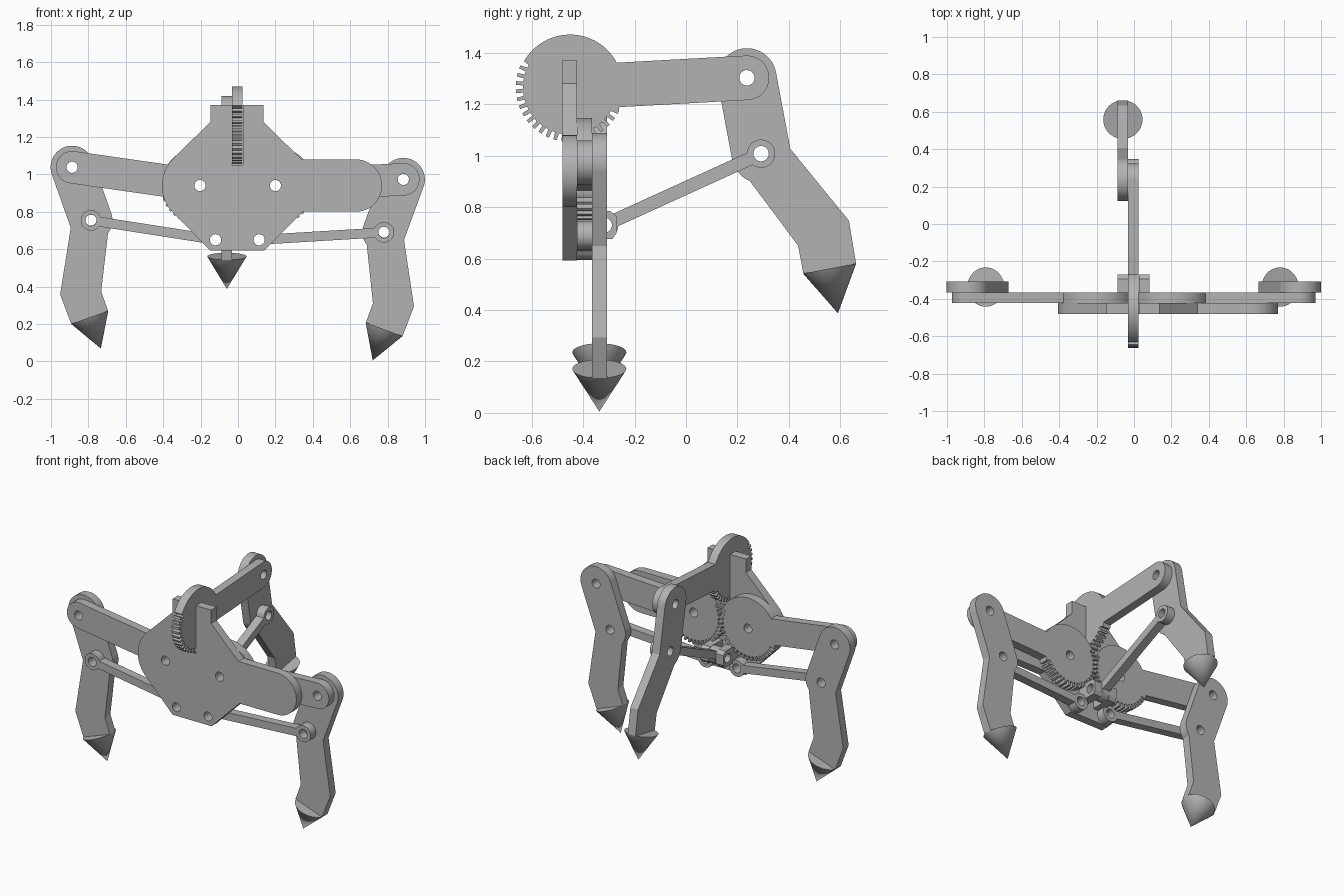
import bpy, bmesh
from math import sin, cos, asin, radians, degrees
from mathutils import Vector

if "Cube" in bpy.data.objects:
    bpy.data.objects.remove(bpy.data.objects["Cube"])

grey = bpy.data.materials.new("plain_grey")
grey.diffuse_color = (0.45, 0.45, 0.45, 1)
grey.use_nodes = True
grey.node_tree.nodes["Principled BSDF"].inputs["Base Color"].default_value = grey.diffuse_color


def arc(cx, cy, r, a0, a1, n=24):
    return [(cx + r * cos(radians(a0 + (a1 - a0) * i / n)),
             cy + r * sin(radians(a0 + (a1 - a0) * i / n))) for i in range(n + 1)]


def finish(name, bm):
    bmesh.ops.recalc_face_normals(bm, faces=bm.faces)
    me = bpy.data.meshes.new(name)
    bm.to_mesh(me)
    bm.free()
    me.materials.append(grey)
    ob = bpy.data.objects.new(name, me)
    bpy.context.collection.objects.link(ob)
    bpy.ops.object.select_all(action='DESELECT')
    ob.select_set(True)
    bpy.context.view_layer.objects.active = ob
    bpy.ops.object.shade_smooth_by_angle(angle=radians(25))


def plate(name, outline, holes, place, t0, t1):
    """Flat part with round holes (r = 0.03), extruded from t0 to t1."""
    bm = bmesh.new()
    for loop in [outline] + [arc(x, y, 0.03, 0, 360)[:-1] for x, y in holes]:
        vs = [bm.verts.new((x, y, t0)) for x, y in loop]
        for i in range(len(vs)):
            bm.edges.new((vs[i - 1], vs[i]))
    bmesh.ops.triangle_fill(bm, use_beauty=True, edges=bm.edges[:])
    ret = bmesh.ops.extrude_face_region(bm, geom=bm.faces[:])
    for v in ret["geom"]:
        if isinstance(v, bmesh.types.BMVert):
            v.co.z = t1
    for v in bm.verts:
        v.co = place(*v.co)
    finish(name, bm)


def aligned(p, q, place):
    """Local frame: origin p, first axis towards q, second axis to its left."""
    u = (Vector(q) - Vector(p)).normalized()

    def f(a, b, t):
        return place(p[0] + a * u.x - b * u.y, p[1] + a * u.y + b * u.x, t)
    return f


def arm_outline(length, w=0.0865, r=0.206):
    # partly toothed wheel with a straight round-ended lever
    k = degrees(asin(w / r))
    pts = arc(length, 0, w, -90, 90) + arc(0, 0, r, k, 147, 32)
    n, a0, a1 = 21, 148, 332
    step = (a1 - a0) / n
    for i in range(n):
        a = a0 + i * step
        for f, rad in ((0.0, 0.183), (0.45, 0.183), (0.52, 0.211), (0.95, 0.211)):
            pts.append((rad * cos(radians(a + f * step)), rad * sin(radians(a + f * step))))
    return pts + [(0.187, -w)]


def rod_outline(length, r=0.055, w=0.026):
    k = degrees(asin(w / r))
    return arc(0, 0, r, k, 360 - k) + arc(length, 0, r, k - 180, 180 - k)


# leg: a runs from the upper pivot to the rod pivot, b towards the outside
leg_outline = (arc(0, 0, 0.115, 90, 270) + arc(0.3, 0, 0.115, 270, 327, 10) +
               [(0.678, 0.076), (0.788, 0.076), (0.788, 0.285), (0.619, 0.288), (0.302, 0.115)])


def cone_foot(name, place, t):
    bm = bmesh.new()
    ring = [bm.verts.new(place(0.788, 0.18 + x, t + y)) for x, y in arc(0, 0, 0.105, 0, 360, 40)[:-1]]
    tip = bm.verts.new(place(0.965, 0.18, t))
    bm.faces.new(ring)
    for i in range(len(ring)):
        bm.faces.new((ring[i - 1], ring[i], tip))
    finish(name, bm)


def limb(side, place, hub, knee, rod_in, rod_out, t_arm, t_leg, hub_hole):
    L = (Vector(knee) - Vector(hub)).length
    plate(side + "_geared_arm", arm_outline(L), [(L, 0)] + ([(0, 0)] if hub_hole else []),
          aligned(hub, knee, place), *t_arm)
    R = (Vector(rod_out) - Vector(rod_in)).length
    plate(side + "_push_rod", rod_outline(R), [(0, 0), (R, 0)],
          aligned(rod_in, rod_out, place), *t_arm)
    leg = aligned(knee, rod_out, place)
    plate(side + "_leg", leg_outline, [(0, 0), (0.3, 0)], leg, *t_leg)
    cone_foot(side + "_foot", leg, sum(t_leg) / 2)


def facing_right(a, b, t): return Vector((a, t, b))
def facing_left(a, b, t): return Vector((-a, t, b))
def facing_back(a, b, t): return Vector((t, a, b))


# three limbs
ARM, LEG = (-0.423, -0.366), (-0.366, -0.308)
limb("right", facing_right, (0.2, 0.94), (0.884, 0.973), (0.113, 0.65), (0.78, 0.69), ARM, LEG, True)
limb("left", facing_left, (0.203, 0.94), (0.887, 1.038), (0.12, 0.65), (0.786, 0.754), ARM, LEG, True)
limb("rear", facing_back, (-0.451, 1.265), (0.237, 1.303), (-0.318, 0.73), (0.292, 1.008),
     (-0.031, 0.025), (-0.088, -0.031), False)

# body plate with a slot for the upright wheel and a round-ended side extension
body = ([(-0.148, 1.37), (-0.148, 1.28)] + arc(-0.203, 0.94, 0.204, 135, 225) +
        [(-0.148, 0.592), (0.14, 0.592), (0.348, 0.8)] + arc(0.63, 0.94, 0.14, -90, 90) +
        [(0.34, 1.08), (0.137, 1.28), (0.137, 1.37), (0.026, 1.37), (0.026, 1.05),
         (-0.032, 1.05), (-0.032, 1.37)])
plate("body_plate", body, [(-0.203, 0.94), (0.2, 0.94), (-0.12, 0.65), (0.113, 0.65)],
      facing_right, -0.481, -0.423)

# bracket lugs holding the rear push rod
lug = [(-0.423, 0.677), (-0.285, 0.677), (-0.27, 0.7), (-0.27, 0.765), (-0.295, 0.785), (-0.423, 0.785)]
for name, t0, t1 in (("left_lug", -0.088, -0.032), ("right_lug", 0.026, 0.083)):
    plate(name, lug, [(-0.318, 0.73)], facing_back, t0, t1)
